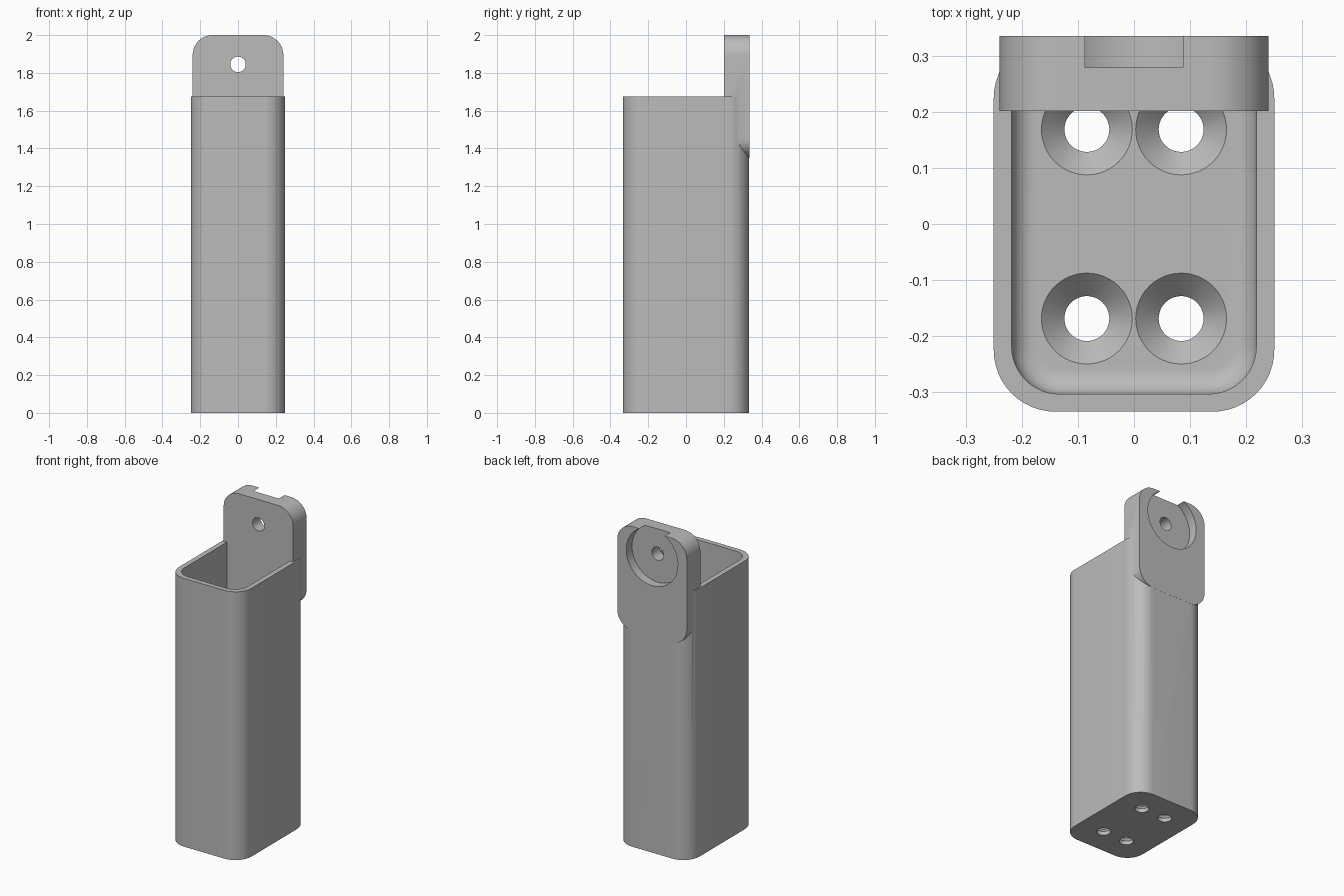
import bpy, bmesh, math
from mathutils import Matrix

cube = bpy.data.objects.get("Cube")
if cube:
    bpy.data.objects.remove(cube, do_unlink=True)

grey = bpy.data.materials.new("plain_grey")
grey.use_nodes = True
colour = (0.5, 0.5, 0.5, 1)
grey.diffuse_color = colour
grey.node_tree.nodes["Principled BSDF"].inputs["Base Color"].default_value = colour


def ring_points(w, d, r, steps=12):
    """Rounded rectangle outline, half sizes w and d, corner radius r."""
    points = []
    for q, (sx, sy) in enumerate([(1, 1), (-1, 1), (-1, -1), (1, -1)]):
        for i in range(steps + 1):
            a = (q + i / steps) * math.pi / 2
            points.append((sx * (w - r) + r * math.cos(a), sy * (d - r) + r * math.sin(a)))
    return points


def loft(name, rings, matrix=Matrix()):
    """Closed solid through rings given as (height, half width, half depth, radius)."""
    bm = bmesh.new()
    loops = [[bm.verts.new((x, y, h)) for x, y in ring_points(w, d, r)] for h, w, d, r in rings]
    for low, high in zip(loops, loops[1:]):
        for i in range(len(low)):
            j = (i + 1) % len(low)
            bm.faces.new((low[i], low[j], high[j], high[i]))
    bm.faces.new(loops[0][::-1])
    bm.faces.new(loops[-1])
    bmesh.ops.remove_doubles(bm, verts=bm.verts, dist=1e-5)
    bmesh.ops.recalc_face_normals(bm, faces=bm.faces)
    bm.transform(matrix)
    mesh = bpy.data.meshes.new(name)
    bm.to_mesh(mesh)
    bm.free()
    mesh.materials.append(grey)
    obj = bpy.data.objects.new(name, mesh)
    bpy.context.collection.objects.link(obj)
    return obj


def combine(target, other, operation):
    bpy.context.view_layer.objects.active = target
    mod = target.modifiers.new(operation.lower(), "BOOLEAN")
    mod.operation, mod.solver, mod.object = operation, "EXACT", other
    bpy.ops.object.modifier_apply(modifier=mod.name)
    bpy.data.objects.remove(other, do_unlink=True)


HEIGHT, FLOOR, FILLET = 1.675, 0.065, 0.042

# Tall box with rounded upright corners
holder = loft("wall_holder", [(0, 0.25, 0.3345, 0.11), (HEIGHT, 0.25, 0.3345, 0.11)])

# Cavity with a filleted floor
rings = []
for i in range(9):
    a = i / 8 * math.pi / 2
    inset = FILLET * (1 - math.sin(a))
    rings.append((FLOOR + FILLET * (1 - math.cos(a)), 0.218 - inset, 0.303 - inset, 0.085 - inset))
rings.append((HEIGHT + 0.1, 0.218, 0.303, 0.085))
combine(holder, loft("cavity_cutter", rings), "DIFFERENCE")

# Countersunk floor holes
for x in (-0.084, 0.084):
    for y in (-0.1685, 0.1685):
        profile = [(-0.05, 0.04), (FLOOR - 0.041, 0.04), (FLOOR, 0.081), (FLOOR + 0.001, 0.082)]
        cutter = loft("screw_cutter", [(h, r, r, r) for h, r in profile], Matrix.Translation((x, y, 0)))
        combine(holder, cutter, "DIFFERENCE")

# Hanging plate at the back, with a round pocket and a through hole
upright = Matrix.Rotation(-math.pi / 2, 4, "X")
plate_at = Matrix.Translation((0, 0, HEIGHT)) @ upright
hole_at = Matrix.Translation((0, 0, 1.845)) @ upright
plate = loft("hanging_plate", [(y, 0.24, 0.325, 0.105) for y in (0.2015, 0.335)], plate_at)
combine(holder, plate, "UNION")
for name, start, r in (("pocket_cutter", 0.2785, 0.178), ("hole_cutter", 0.1, 0.041)):
    combine(holder, loft(name, [(start, r, r, r), (0.5, r, r, r)], hole_at), "DIFFERENCE")

# Smooth rounded walls, sharp edges kept
bpy.ops.object.select_all(action="DESELECT")
holder.select_set(True)
bpy.context.view_layer.objects.active = holder
bpy.ops.object.shade_smooth_by_angle(angle=math.radians(30))
